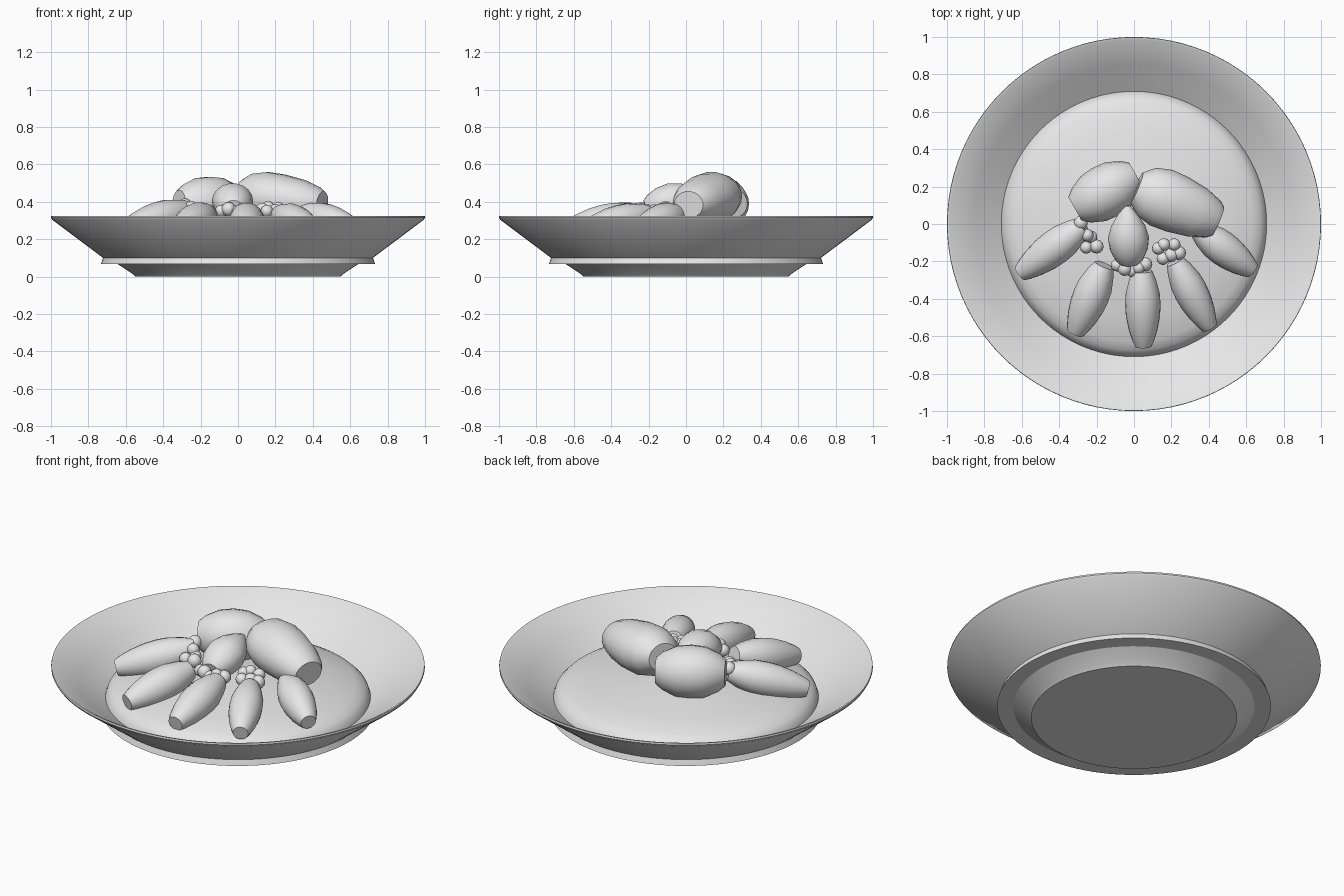
import bpy, bmesh, math
from mathutils import Vector

if "Cube" in bpy.data.objects:
    bpy.data.objects.remove(bpy.data.objects["Cube"])

grey = bpy.data.materials.new("plain grey")
grey.diffuse_color = (0.8, 0.8, 0.8, 1)
grey.use_nodes = True
grey.node_tree.nodes["Principled BSDF"].inputs["Base Color"].default_value = grey.diffuse_color


def lathe(name, profile, segs, angle=30):
    """Spin (radius, height) points around z; radius 0 closes to a pole."""
    bm = bmesh.new()
    rings = []
    for r, z in profile:
        if r == 0:
            rings.append([bm.verts.new((0, 0, z))])
        else:
            rings.append([bm.verts.new((r * math.cos(2 * math.pi * i / segs),
                                        r * math.sin(2 * math.pi * i / segs), z))
                          for i in range(segs)])
    for a, b in zip(rings, rings[1:]):
        for i in range(segs):
            j = (i + 1) % segs
            if len(a) == 1:
                bm.faces.new((a[0], b[j], b[i]))
            elif len(b) == 1:
                bm.faces.new((a[i], a[j], b[0]))
            else:
                bm.faces.new((a[i], a[j], b[j], b[i]))
    bmesh.ops.recalc_face_normals(bm, faces=bm.faces[:])
    me = bpy.data.meshes.new(name)
    bm.to_mesh(me)
    bm.free()
    me.materials.append(grey)
    ob = bpy.data.objects.new(name, me)
    bpy.context.collection.objects.link(ob)
    bpy.ops.object.select_all(action='DESELECT')
    ob.select_set(True)
    bpy.context.view_layer.objects.active = ob
    bpy.ops.object.shade_smooth_by_angle(angle=math.radians(angle))
    return ob


def pod(name, start, end, radius, shape, flat=1.0, segs=18):
    """Tapered barrel between two points; shape = (position, width) pairs."""
    a, b = Vector(start), Vector(end)
    length = (b - a).length
    prof = [(0, 0)] + [(w * radius, t * length) for t, w in shape] + [(0, length)]
    ob = lathe(name, prof, segs)
    ob.location = a
    axis = (b - a).normalized()
    # local y stays close to world up so flattening acts vertically
    ob.rotation_euler = axis.to_track_quat('Z', 'Y').to_euler()
    ob.scale = (1, flat, 1)
    return ob


# Dish: foot, flange, sloping outer wall, thin rim and inner wall
lathe("dish", [(0, 0), (0.55, 0), (0.565, 0.015), (0.645, 0.068), (0.733, 0.068),
               (0.722, 0.10), (0.995, 0.305), (1.0, 0.315), (0.998, 0.325),
               (0.985, 0.322), (0.85, 0.232), (0.70, 0.13), (0, 0.13)], 96)

# Raised, gently conical bed inside the dish
lathe("bed", [(0.71, 0.135), (0.70, 0.165), (0.675, 0.19), (0.63, 0.212),
              (0.50, 0.24), (0.3, 0.272), (0.12, 0.295), (0, 0.30)], 96, 60)

# Fan of slender pods along the front
slender = [(0, 0.55), (0.12, 0.76), (0.3, 0.96), (0.45, 1.0), (0.6, 0.96),
           (0.78, 0.81), (0.93, 0.6), (1, 0.46)]
fan = [((-0.27, -0.01, 0.355), (-0.61, -0.265, 0.245), 0.095),
       ((-0.16, -0.22, 0.335), (-0.315, -0.585, 0.24), 0.097),
       ((0.045, -0.25, 0.335), (0.05, -0.655, 0.24), 0.095),
       ((0.22, -0.20, 0.335), (0.405, -0.555, 0.24), 0.09),
       ((0.34, -0.03, 0.335), (0.635, -0.25, 0.25), 0.092)]
for i, (s, e, r) in enumerate(fan):
    pod(f"front_pod_{i + 1}", s, e, r, slender)

# Large pods at the back and a pointed one in the middle
barrel = [(0, 0.5), (0.1, 0.72), (0.3, 0.95), (0.5, 1.0), (0.7, 0.95),
          (0.9, 0.72), (1, 0.5)]
pod("back_pod_left", (-0.315, 0.08, 0.39), (0.01, 0.265, 0.39), 0.145, barrel)
pod("back_pod_right", (0.015, 0.195, 0.44), (0.45, 0.015, 0.385), 0.16,
    [(0, 0.55), (0.12, 0.86), (0.3, 1.0), (0.5, 0.98), (0.75, 0.86),
     (0.94, 0.66), (1, 0.52)], 0.86)
pod("middle_pod", (-0.035, 0.10, 0.45), (-0.025, -0.215, 0.365), 0.11,
    [(0.01, 0.12), (0.15, 0.48), (0.35, 0.83), (0.55, 1.0), (0.75, 0.92),
     (0.92, 0.68), (1, 0.45)], 0.9)

# Small berries clustered at the inner ends of the fan
berries = [(-0.285, 0.005, 0.38), (-0.25, -0.06, 0.37), (-0.255, -0.125, 0.34),
           (-0.2, -0.12, 0.34), (-0.23, -0.07, 0.34), (-0.09, -0.22, 0.35),
           (-0.05, -0.24, 0.36), (-0.01, -0.25, 0.345), (0.025, -0.235, 0.36),
           (0.06, -0.215, 0.35), (0.13, -0.13, 0.36), (0.155, -0.185, 0.35),
           (0.2, -0.165, 0.35), (0.16, -0.11, 0.37), (0.215, -0.11, 0.365),
           (0.24, -0.155, 0.345)]
ball = [(math.sin(math.pi * i / 8), -math.cos(math.pi * i / 8)) for i in range(1, 8)]
for i, p in enumerate(berries):
    r = 0.034 if i % 3 else 0.038
    ob = lathe(f"berry_{i + 1}", [(0, -r)] + [(x * r, z * r) for x, z in ball] + [(0, r)],
               12, 60)
    ob.location = p
